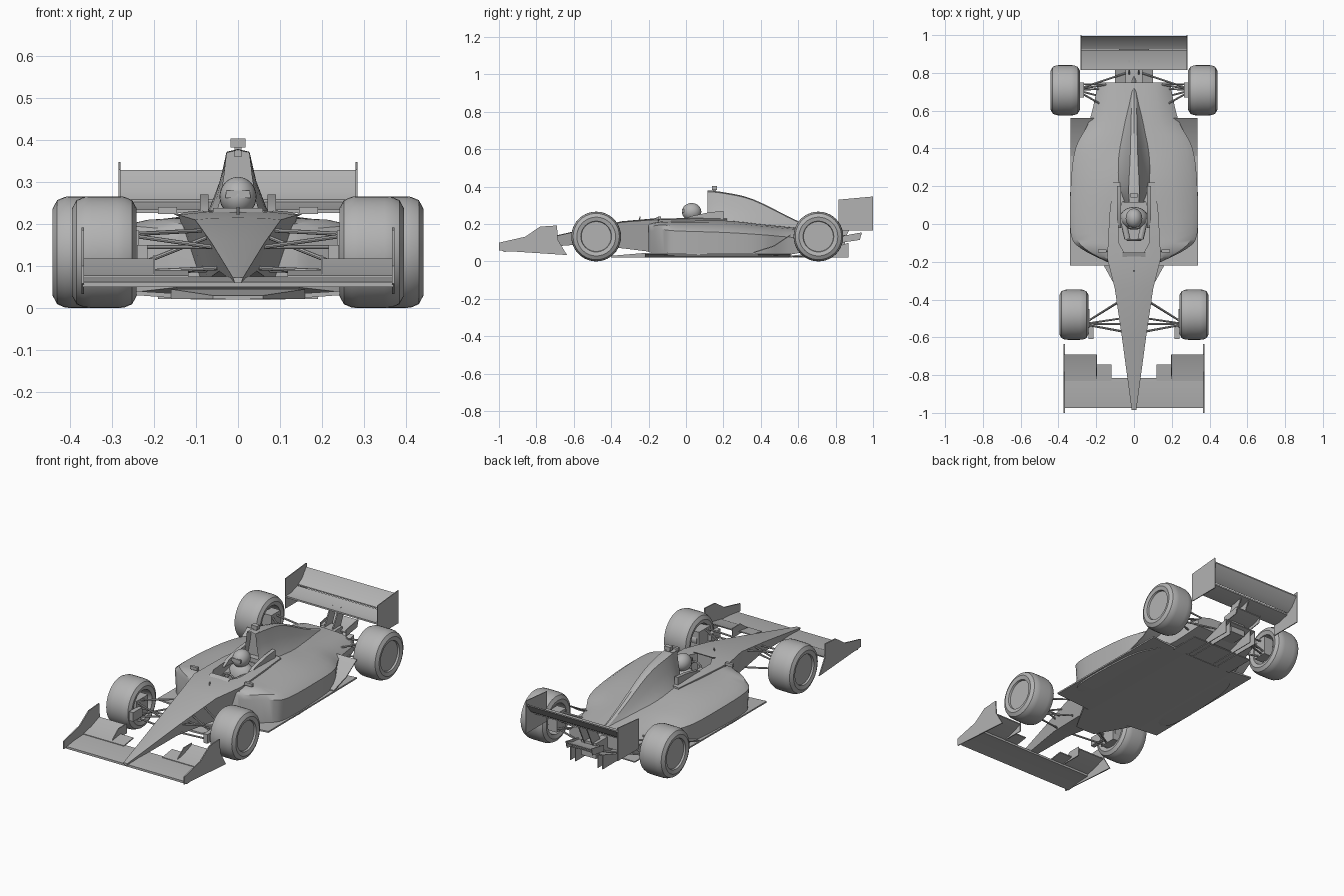
import bpy, bmesh, math
from mathutils import Vector

cube = bpy.data.objects.get("Cube")
if cube:
    bpy.data.objects.remove(cube, do_unlink=True)

grey = bpy.data.materials.new("light_grey")
grey.use_nodes = True
tone = (0.45, 0.45, 0.45, 1)
grey.diffuse_color = tone
grey.node_tree.nodes["Principled BSDF"].inputs["Base Color"].default_value = tone
parts = []
SIDES = (("left", 1), ("right", -1))


def finish(name, bm):
    bmesh.ops.recalc_face_normals(bm, faces=bm.faces)
    mesh = bpy.data.meshes.new(name)
    bm.to_mesh(mesh)
    bm.free()
    mesh.materials.append(grey)
    ob = bpy.data.objects.new(name, mesh)
    bpy.context.collection.objects.link(ob)
    parts.append(ob)
    return ob


def skin(bm, rings, caps=True):
    loops = [[bm.verts.new(p) for p in ring] for ring in rings]
    n = len(loops[0])
    for a, b in zip(loops, loops[1:]):
        for i in range(n):
            j = (i + 1) % n
            bm.faces.new((a[i], a[j], b[j], b[i]))
    if caps:
        return [bm.faces.new(loops[0]), bm.faces.new(loops[-1])]


def prism(name, outline, axis, lo, hi):
    """Extrude a 2D outline along an axis."""
    def place(p, d):
        return {"x": (d, p[0], p[1]), "y": (p[0], d, p[1]), "z": (p[0], p[1], d)}[axis]
    bm = bmesh.new()
    skin(bm, [[place(p, d) for p in outline] for d in (lo, hi)])
    return finish(name, bm)


def box(name, x0, x1, y0, y1, z0, z1):
    return prism(name, [(x0, y0), (x1, y0), (x1, y1), (x0, y1)], "z", z0, z1)


def sheet(name, line, x0, x1, t=0.006):
    """Thin aerofoil following a (y, z) line."""
    under = [(y, z - t) for y, z in reversed(line)]
    return prism(name, line + under, "x", x0, x1)


def smooth_rows(rows, steps=4):
    """Catmull-Rom interpolation between station rows."""
    out = []
    for i in range(len(rows) - 1):
        p0, p1, p2 = rows[max(i - 1, 0)], rows[i], rows[i + 1]
        p3 = rows[min(i + 2, len(rows) - 1)]
        for k in range(steps):
            t = k / steps
            out.append([0.5 * (2*b + (c - a)*t + (2*a - 5*b + 4*c - d)*t*t
                        + (3*b - a - 3*c + d)*t**3) for a, b, c, d in zip(p0, p1, p2, p3)])
    return out + [rows[-1]]


def loft(name, rows, section, inset=None):
    """Symmetric loft; section(row) gives half points from top centre to bottom centre."""
    rings = []
    for row in rows:
        half = section(*row[1:])
        full = half + [(-x, z) for x, z in half[-2:0:-1]]
        rings.append([(x, row[0], z) for x, z in full])
    bm = bmesh.new()
    front = skin(bm, rings)[0]
    if inset:
        bmesh.ops.inset_individual(bm, faces=[front], thickness=inset)
        bmesh.ops.translate(bm, verts=front.verts, vec=(0, 0.04, 0))
    return finish(name, bm)


def rod(name, a, b, r=0.005, sides=8):
    a, b = Vector(a), Vector(b)
    bm = bmesh.new()
    bmesh.ops.create_cone(bm, cap_ends=True, segments=sides, radius1=r, radius2=r,
                          depth=(b - a).length)
    rot = (b - a).to_track_quat("Z", "Y").to_matrix()
    for v in bm.verts:
        v.co = rot @ v.co + (a + b) / 2
    return finish(name, bm)


def ball(name, centre, size):
    bm = bmesh.new()
    bmesh.ops.create_uvsphere(bm, u_segments=24, v_segments=14, radius=1)
    for v in bm.verts:
        v.co = Vector(c + s * p for c, s, p in zip(centre, size, v.co))
    return finish(name, bm)


# Nose and tub: y, top half width, top z, bottom half width, bottom z
nose_tub = loft("nose_tub", [
    (-.985, .012, .072, .008, .06), (-.6, .064, .157, .045, .088),
    (-.34, .102, .21, .07, .07), (-.18, .142, .222, .085, .05),
    (.05, .13, .228, .1, .05), (.22, .11, .225, .1, .05)],
    lambda w, zt, wb, zb: [(0, zt + w * .05), (w * .6, zt + w * .04), (w, zt), (wb, zb), (0, zb)])

# Sidepods: y, centre z, shoulder width and z, pod edge width and z, widest, bottom z
pods = loft("sidepods", smooth_rows([
    (-.2, .2, .11, .2, .138, .185, .145, .05), (-.13, .21, .14, .213, .26, .195, .28, .035),
    (-.05, .21, .14, .215, .305, .188, .335, .03), (.2, .22, .12, .218, .3, .18, .335, .03),
    (.4, .2, .1, .198, .27, .168, .31, .03), (.55, .185, .08, .182, .2, .155, .235, .035),
    (.75, .16, .06, .158, .16, .14, .19, .08)]),
    lambda zc, ws, zs, wp, zp, wo, zb: [(0, zc), (ws, zs), ((ws + wp) / 2, (zs + zp) / 2 + .006),
                                        (wp, zp), (wo, zp - .025), (wo * .97, zb), (0, zb)])

# Cockpit opening
hole = [(.045, -.165), (.08, -.1), (.085, .05), (.06, .12)]
cutter = prism("cockpit_cutter", hole + [(-x, y) for x, y in reversed(hole)], "z", .08, .4)
parts.remove(cutter)
for ob in (nose_tub, pods):
    mod = ob.modifiers.new("cockpit", "BOOLEAN")
    mod.operation = "DIFFERENCE"
    mod.object = cutter
    mod.solver = "EXACT"
    bpy.context.view_layer.objects.active = ob
    bpy.ops.object.modifier_apply(modifier=mod.name)
bpy.data.objects.remove(cutter, do_unlink=True)

# Engine cover with air intake: y, top z, top half width, base z, base half width
loft("engine_cover", smooth_rows([
    (.115, .378, .026, .21, .055), (.2, .37, .028, .2, .09), (.36, .332, .02, .18, .1),
    (.6, .215, .014, .14, .07), (.82, .125, .006, .09, .015)]),
    lambda zt, wt, zb, wb: [(0, zt), (wt, zt - .006), (wt + (wb - wt) * .25, zb + (zt - zb) * .6),
                            (wt + (wb - wt) * .6, zb + (zt - zb) * .25), (wb, zb), (0, zb)], .008)
box("roll_camera", -.018, .018, .14, .165, .382, .403)
box("camera_post", -.008, .008, .145, .16, .36, .39)

# Driver and cockpit fittings
ball("helmet", (0, .03, .265), (.044, .052, .047))
ball("driver_torso", (0, .03, .17), (.075, .06, .075))
prism("visor", [(-.03, .262), (.03, .262), (.028, .28), (-.028, .28)], "y", -.021, -.012)
bm = bmesh.new()
skin(bm, [[((.034 + .006 * math.cos(v)) * math.cos(u), -.085 + .006 * math.sin(v),
            .19 + (.034 + .006 * math.cos(v)) * math.sin(u))
           for v in (k * math.pi / 3 for k in range(6))]
          for u in (k * math.pi / 10 for k in range(21))], caps=False)
bmesh.ops.remove_doubles(bm, verts=bm.verts, dist=.0001)
finish("steering_wheel", bm)
sheet("windscreen", [(-.185, .224), (-.15, .238)], -.06, .06, .004)
rod("nose_antenna", (0, -.25, .22), (0, -.245, .24), .003)

# Floor, splitter and diffuser
loft("floor", [(-.22, .34), (.56, .335)],
     lambda w: [(0, .03), (.1, .032), (w, .046), (w, .038), (.1, .02), (0, .02)])
loft("splitter", [(-.4, .06, .03), (-.22, .16, .045)],
     lambda w, z: [(0, z), (w, z), (w, .022), (0, .02)])
sheet("diffuser_roof", [(.55, .03), (.7, .045), (.87, .1)], -.1, .1)
sheet("rear_floor", [(.55, .028), (.72, .03)], -.19, .19)
box("gearbox", -.045, .045, .6, .85, .055, .14)
sheet("beam_wing", [(.83, .125), (.88, .13), (.94, .15)], -.078, .078)

# Rear wing
sheet("rear_wing_main", [(.815, .235), (.86, .235), (.92, .252)], -.28, .28, .009)
sheet("rear_wing_flap", [(.925, .258), (.96, .28), (.995, .328)], -.28, .28, .007)

# Front wing
sheet("front_wing_main", [(-.975, .062), (-.9, .072), (-.815, .075)], -.37, .37, .012)


def wheel(name, s, x, y, r=.133, half=.077):
    """Tyre, dished inner rim and flush outer cover as one revolved profile."""
    profile = [(.001, .8), (.6, .8), (.62, .93), (.78, 1), (.93, .86), (.99, .62), (1, .4),
               (1, -.4), (.99, -.62), (.93, -.86), (.78, -1), (.62, -.92), (.57, -.1), (.001, -.1)]
    bm = bmesh.new()
    skin(bm, [[(s * (x + w * half), y + q * r * math.cos(a), r + q * r * math.sin(a))
               for a in (k * math.tau / 40 for k in range(40))] for q, w in profile])
    finish(name + "_wheel", bm)
    rod(name + "_hub", (s * (x - .07), y, r), (s * (x + .02), y, r), .035, 20)


for side, s in SIDES:
    wheel(side + "_front", s, .318, -.48)
    wheel(side + "_rear", s, .364, .708)

    # Front wing flaps and plates
    sheet(side + "_outer_flap", [(-.83, .078), (-.76, .092), (-.69, .118)], s * .2, s * .37)
    sheet(side + "_inner_flap", [(-.83, .078), (-.745, .09)], s * .118, s * .2)
    prism(side + "_front_endplate", [(-1, .1), (-1, .058), (-.636, .034), (-.685, .115),
          (-.69, .192), (-.78, .186), (-.86, .132)], "x", s * .366, s * .372)
    prism(side + "_flap_plate", [(-.83, .072), (-.69, .072), (-.69, .125), (-.76, .125)],
          "x", s * .197, s * .202)

    # Rear wing endplate, pylon and diffuser fences
    prism(side + "_rear_endplate", [(.815, .165), (1, .165), (1, .347), (.815, .33)],
          "x", s * .279, s * .284)
    prism(side + "_wing_pylon", [(.78, .12), (.85, .12), (.91, .245), (.84, .232)],
          "x", s * .022, s * .028)
    for x in (.07, .1):
        prism(side + "_diffuser_fence", [(.56, .02), (.87, .02), (.87, .1), (.7, .045)],
              "x", s * (x - .004), s * x)
    prism(side + "_beam_fence", [(.83, .1), (.93, .115), (.94, .155), (.83, .135)],
          "x", s * .076, s * .08)

    # Ramp ahead of rear wheel, mirror and cockpit collar
    sheet(side + "_floor_ramp", [(.36, .05), (.47, .085), (.56, .145)], s * .2, s * .335)
    box(side + "_mirror", s * .145, s * .19, -.15, -.135, .224, .241)
    rod(side + "_mirror_stalk", (s * .13, -.15, .215), (s * .155, -.142, .228), .003)
    prism(side + "_cockpit_collar", [(-.02, .215), (.2, .2), (.2, .27), (.12, .262), (.02, .24)],
          "x", s * .07, s * .09)
    rod(side + "_arm", (s * .06, .03, .19), (s * .035, -.08, .19), .016, 12)

    # Suspension arms: outboard and inboard ends as x, y, z
    for k, (a, b) in enumerate([
            ((.27, -.53, .175), (.06, -.57, .145)), ((.27, -.53, .175), (.08, -.41, .185)),
            ((.27, -.53, .085), (.05, -.57, .095)), ((.27, -.53, .085), (.075, -.41, .09)),
            ((.27, -.53, .145), (.06, -.53, .145)), ((.27, -.53, .09), (.07, -.5, .17)),
            ((.31, .71, .18), (.14, .74, .14)), ((.31, .71, .18), (.15, .62, .13)),
            ((.31, .71, .09), (.04, .8, .08)), ((.31, .71, .09), (.04, .64, .07)),
            ((.31, .71, .133), (.04, .72, .11)), ((.29, .74, .09), (.12, .74, .145))]):
        rod(f"{side}_suspension_arm_{k}", (s * a[0], a[1], a[2]), (s * b[0], b[1], b[2]))
    box(side + "_front_upright", s * .235, s * .29, -.55, -.45, .08, .185)
    box(side + "_brake_duct", s * .215, s * .24, -.61, -.53, .1, .15)
    box(side + "_rear_upright", s * .265, s * .32, .67, .75, .08, .185)

# Smooth shading with sharp edges kept
bpy.ops.object.select_all(action="DESELECT")
for ob in parts:
    ob.select_set(True)
bpy.context.view_layer.objects.active = parts[0]
bpy.ops.object.shade_smooth_by_angle(angle=math.radians(30))
